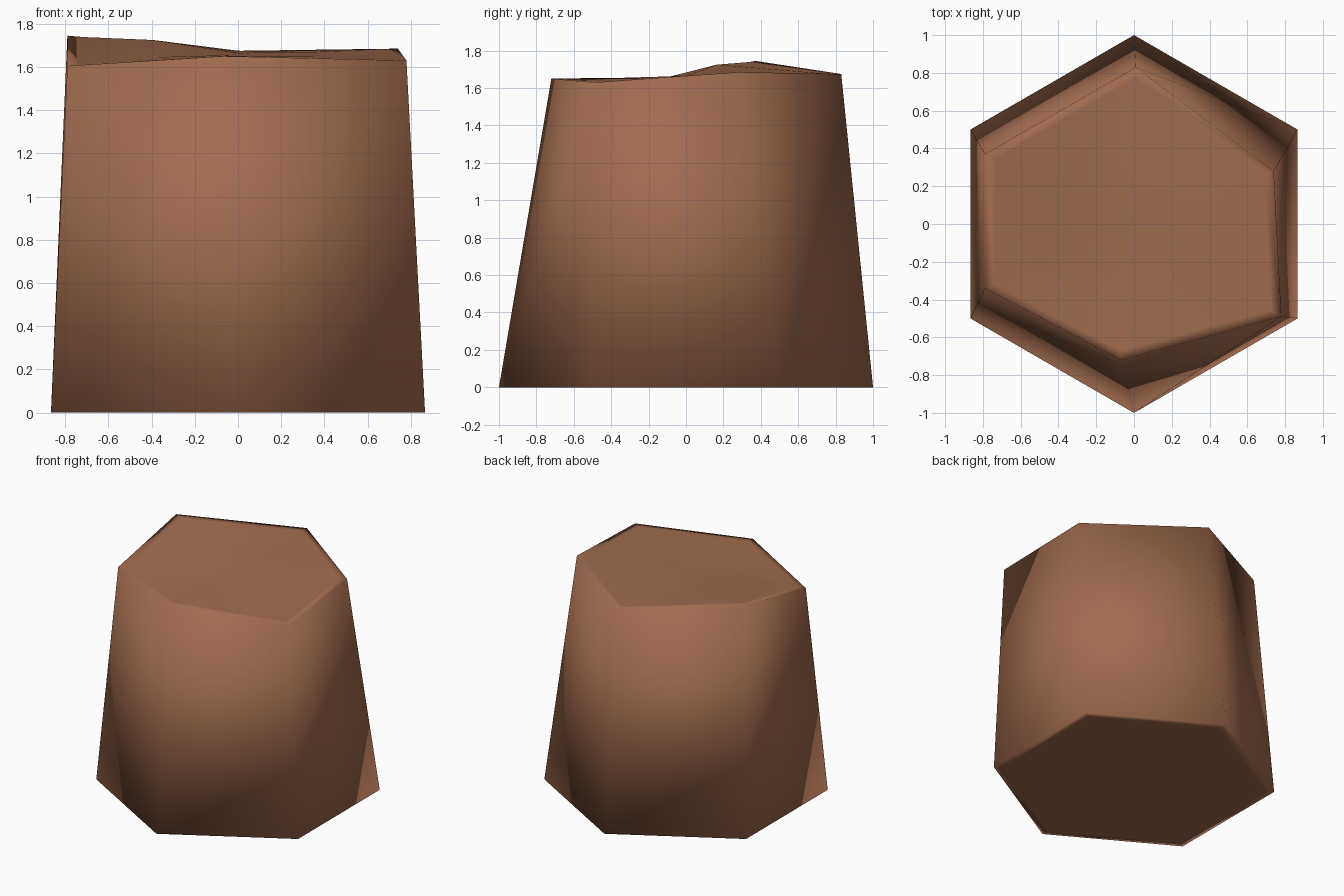
import bpy, bmesh, math
from mathutils import Vector

if "Cube" in bpy.data.objects:
    bpy.data.objects.remove(bpy.data.objects["Cube"])

wood = bpy.data.materials.new("brown_wood")
wood.diffuse_color = (0.36, 0.15, 0.08, 1)
wood.use_nodes = True
wood.node_tree.nodes["Principled BSDF"].inputs["Base Color"].default_value = wood.diffuse_color

# Uneven sawn rim, counter-clockwise from the right-back corner
rim = [(0.74, 0.28, 1.685), (0.01, 0.83, 1.675), (-0.79, 0.37, 1.745),
       (-0.79, -0.34, 1.605), (-0.07, -0.72, 1.65), (0.78, -0.49, 1.63)]
centre = Vector((0, 0, 1.665))
# Heights of the low bumps in the middle of the cut
bumps = [1.67, 1.67, 1.725, 1.645, 1.655, 1.65]

bm = bmesh.new()


def ring(points):
    return [bm.verts.new(p) for p in points]


def base_ring(radius):
    return ring([(radius * math.cos(math.radians(30 + 60 * i)),
                  radius * math.sin(math.radians(30 + 60 * i)), 0) for i in range(6)])


def bridge(a, b):
    for i in range(6):
        j = (i + 1) % 6
        bm.faces.new((a[i], a[j], b[j], b[i]))


# Underside, tapered side walls and narrow border around the cut
bottom = base_ring(0.94)
foot = base_ring(1.0)
top = ring(rim)
border = ring([centre.lerp(Vector(p), 0.93) for p in rim])
middle = ring([(p[0] * 0.5, p[1] * 0.45, z) for p, z in zip(rim, bumps)])
bm.faces.new(bottom[::-1])
for lower, upper in ((bottom, foot), (foot, top), (top, border), (border, middle)):
    bridge(lower, upper)
hub = bm.verts.new(centre)
for i in range(6):
    bm.faces.new((middle[i], middle[(i + 1) % 6], hub))

bmesh.ops.recalc_face_normals(bm, faces=bm.faces)
for f in bm.faces:
    f.smooth = True
mesh = bpy.data.meshes.new("stump")
bm.to_mesh(mesh)
bm.free()
mesh.materials.append(wood)
stump = bpy.data.objects.new("stump", mesh)
bpy.context.collection.objects.link(stump)
